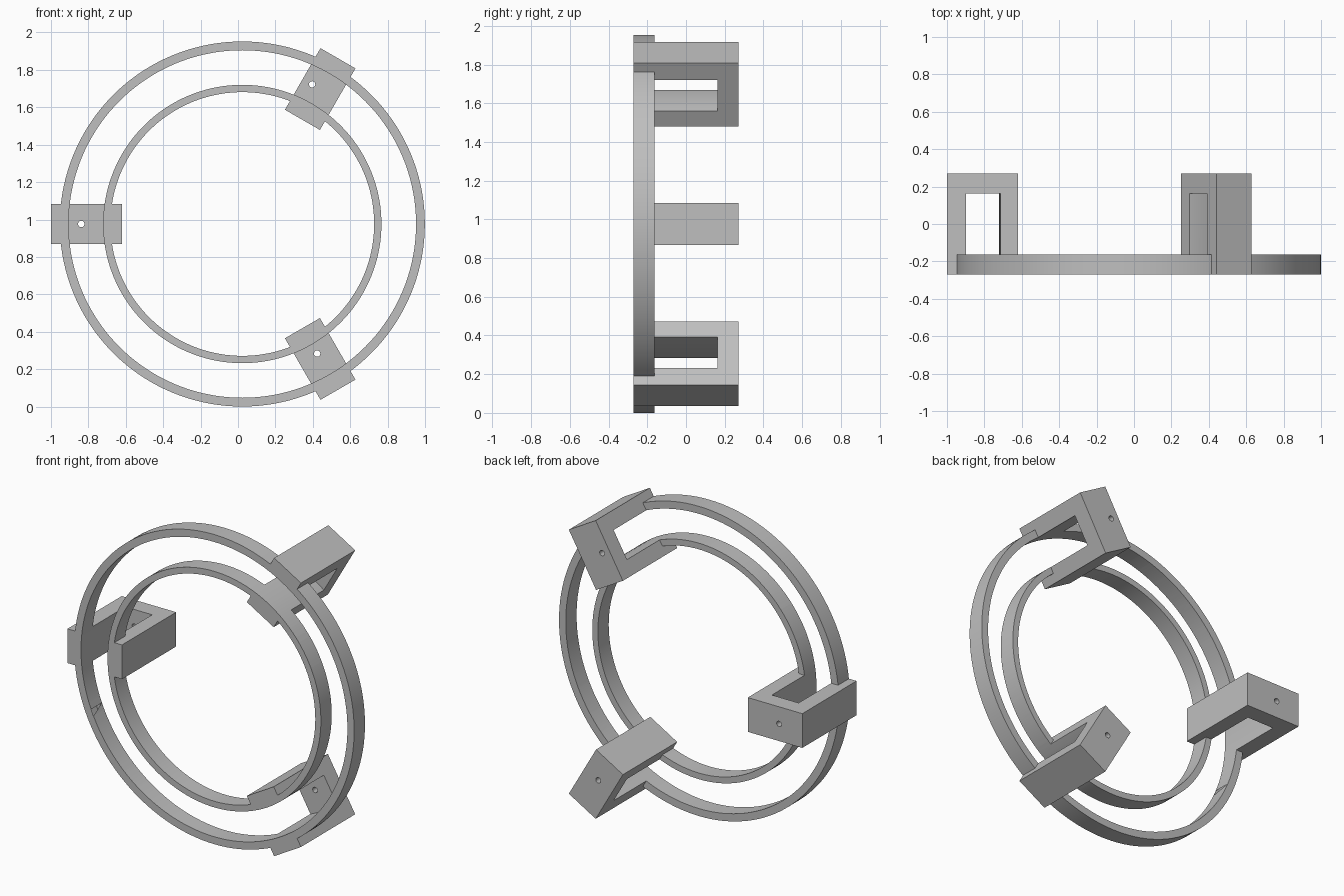
import bpy, bmesh
from math import cos, sin, tau, radians
from mathutils import Matrix, Vector

if "Cube" in bpy.data.objects:
    bpy.data.objects.remove(bpy.data.objects["Cube"])

CENTRE = Vector((0.023, 0, 0.976))   # common axis of both rings
FRONT, RING_BACK, SLOT_BACK, BACK = -0.27, -0.162, 0.163, 0.27
OUTER, OUTER_IN, INNER_OUT, INNER = 0.976, 0.929, 0.744, 0.705
ARM_IN, ARM_OUT, ARM_WIDTH = 0.643, 1.023, 0.216

grey = bpy.data.materials.new("plain grey")
grey.use_nodes = True
grey.diffuse_color = (0.52, 0.52, 0.52, 1)
grey.node_tree.nodes["Principled BSDF"].inputs["Base Color"].default_value = grey.diffuse_color


def finish(name, bm):
    bmesh.ops.recalc_face_normals(bm, faces=bm.faces[:])
    mesh = bpy.data.meshes.new(name)
    bm.to_mesh(mesh)
    bm.free()
    mesh.materials.append(grey)
    ob = bpy.data.objects.new(name, mesh)
    bpy.context.collection.objects.link(ob)
    return ob


def ring(name, r_in, r_out, y0, y1, steps=144):
    """Rectangular section swept round the y axis."""
    bm = bmesh.new()
    section = [(r_in, y0), (r_out, y0), (r_out, y1), (r_in, y1)]
    loops = []
    for i in range(steps):
        a = tau * i / steps
        loops.append([bm.verts.new(CENTRE + Vector((r * cos(a), y, r * sin(a))))
                      for r, y in section])
    for i, here in enumerate(loops):
        there = loops[(i + 1) % steps]
        for k in range(4):
            n = (k + 1) % 4
            bm.faces.new((here[k], here[n], there[n], there[k]))
    return finish(name, bm)


def spoke(angle):
    """Turns local x into the outward direction at this angle."""
    return Matrix.Translation(CENTRE) @ Matrix.Rotation(-radians(angle), 4, 'Y')


def block(name, angle):
    bm = bmesh.new()
    bmesh.ops.create_cube(bm, size=1, matrix=spoke(angle)
                          @ Matrix.Translation(((ARM_IN + ARM_OUT) / 2, 0, 0))
                          @ Matrix.Diagonal((ARM_OUT - ARM_IN, BACK - FRONT, ARM_WIDTH, 1)))
    return finish(name, bm)


def drill(name, angle, radial, side):
    bm = bmesh.new()
    bmesh.ops.create_cone(bm, cap_ends=True, segments=24, radius1=0.017, radius2=0.017,
                          depth=0.3, matrix=spoke(angle)
                          @ Matrix.Translation((radial, BACK, side))
                          @ Matrix.Rotation(radians(90), 4, 'X'))
    return finish(name, bm)


def combine(target, tool, operation):
    mod = target.modifiers.new(tool.name, 'BOOLEAN')
    mod.object, mod.operation, mod.solver = tool, operation, 'EXACT'
    bpy.context.view_layer.objects.active = target
    bpy.ops.object.modifier_apply(modifier=mod.name)
    bpy.data.objects.remove(tool)


# Broad ring with three bracket blocks joined on
frame = ring("ring_frame", INNER, OUTER, FRONT, RING_BACK)
for angle in (60, 180, 300):
    combine(frame, block("bracket", angle), 'UNION')

# Round channel splits the ring in two and hollows the brackets into U shapes
combine(frame, ring("channel_cutter", INNER_OUT, OUTER_IN, FRONT - 0.1, SLOT_BACK), 'DIFFERENCE')

# Small screw hole through the back of each bracket
for angle, radial, side in ((60, 0.833, 0.05), (180, 0.861, 0), (300, 0.80, 0)):
    combine(frame, drill("hole_cutter", angle, radial, side), 'DIFFERENCE')

bpy.ops.object.select_all(action='DESELECT')
frame.select_set(True)
bpy.context.view_layer.objects.active = frame
bpy.ops.object.shade_smooth_by_angle(angle=radians(30))
